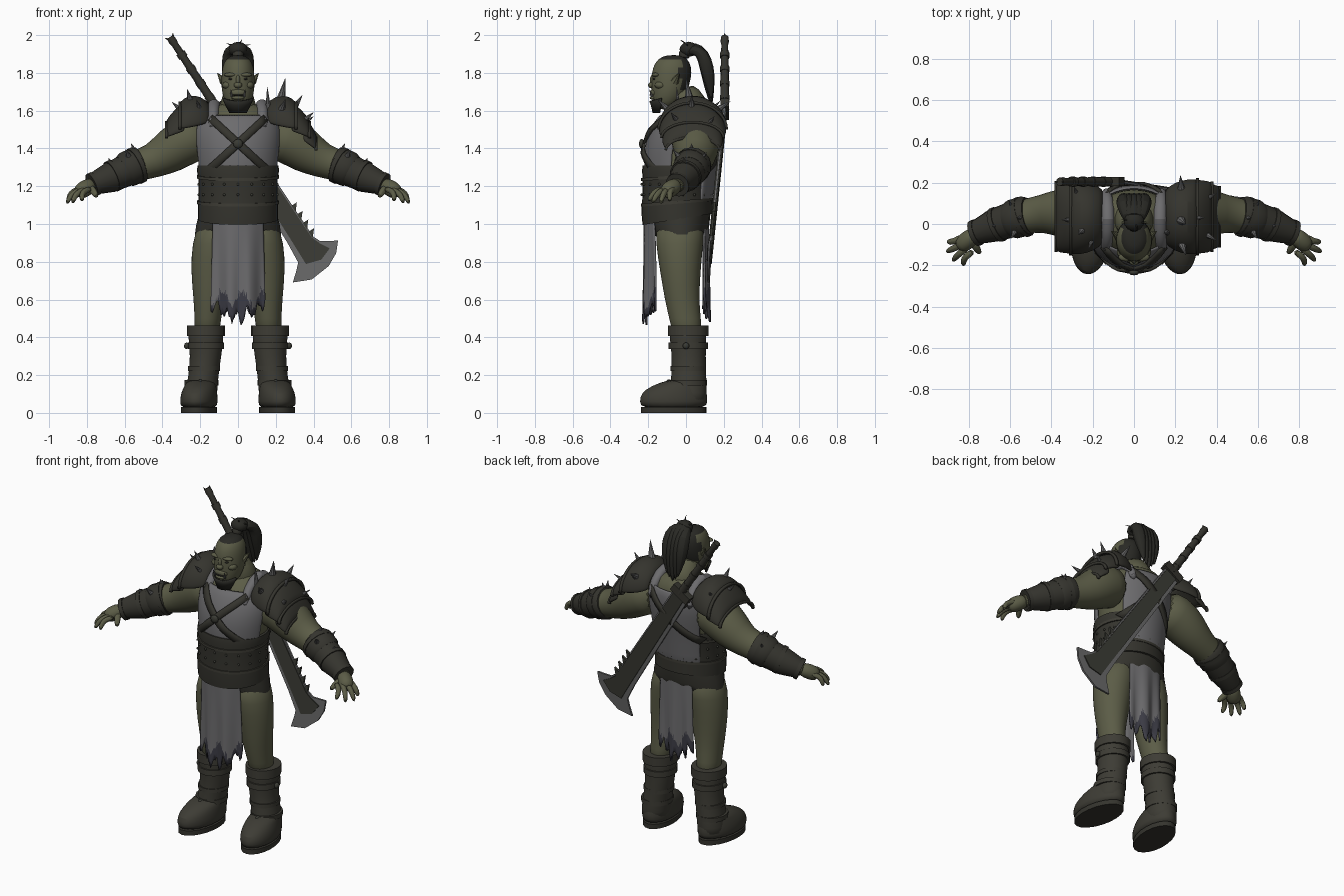
import bpy, bmesh, math, random
from mathutils import Vector, Matrix

random.seed(4)
if "Cube" in bpy.data.objects:
    bpy.data.objects.remove(bpy.data.objects["Cube"])


def material(name, *rgb):
    m = bpy.data.materials.new(name)
    m.use_nodes = True
    m.diffuse_color = (*rgb, 1)
    bsdf = next(n for n in m.node_tree.nodes if n.type == 'BSDF_PRINCIPLED')
    bsdf.inputs["Base Color"].default_value = (*rgb, 1)
    return m


SKIN = material("olive skin", .105, .107, .062)
LEATHER = material("dark leather", .035, .034, .027)
BOOT = material("boot leather", .047, .045, .035)
CLOTH = material("grey cloth", .15, .148, .154)
TORN = material("dirty cloth edge", .045, .045, .06)
STEEL = material("worn steel", .135, .135, .135)
IRON = material("dark iron", .042, .043, .034)
HAIR = material("dark hair", .022, .022, .018)


def build(name, bm, mats, sub=0, thick=0, rule=None, angle=40):
    """Turn a bmesh into a shaded object with its modifiers."""
    bmesh.ops.recalc_face_normals(bm, faces=bm.faces)
    if rule:
        for f in bm.faces:
            f.material_index = rule(f.calc_center_median())
    me = bpy.data.meshes.new(name)
    bm.to_mesh(me)
    bm.free()
    for m in mats if isinstance(mats, list) else [mats]:
        me.materials.append(m)
    me.shade_smooth()
    me.set_sharp_from_angle(angle=math.radians(angle))
    ob = bpy.data.objects.new(name, me)
    bpy.context.scene.collection.objects.link(ob)
    if thick:
        mod = ob.modifiers.new("thickness", 'SOLIDIFY')
        mod.thickness, mod.offset = thick, 0
    if sub:
        mod = ob.modifiers.new("smooth", 'SUBSURF')
        mod.levels = mod.render_levels = sub


def skin_rows(bm, rows, wrap):
    for a, b in zip(rows, rows[1:]):
        for j in range(len(a) if wrap else len(a) - 1):
            k = (j + 1) % len(a)
            bm.faces.new((a[j], a[k], b[k], b[j]))


def loft(name, rings, mats, a0=0, a1=360, n=20, sub=0, thick=0, rule=None):
    """Join elliptical rings (centre, u, v); a partial angle gives an open shell."""
    bm, full = bmesh.new(), a1 - a0 == 360
    angles = [math.radians(a0 + (a1 - a0) * j / n) for j in range(n if full else n + 1)]
    rows = [[bm.verts.new(c + u * math.cos(a) + v * math.sin(a)) for a in angles] for c, u, v in rings]
    skin_rows(bm, rows, full)
    if full:
        bm.faces.new(rows[0])
        bm.faces.new(rows[-1])
    build(name, bm, mats, sub, thick, rule)


def level(z, cx, cy, rx, ry, tilt=0, turn=0, s=1):
    """Horizontal ring, optionally dipping to the front or turned outward."""
    c, n = math.cos(turn), math.sin(turn)
    return (Vector((cx * s, cy, z)), Vector((rx * c * s, rx * n, 0)), Vector((-ry * n * s, ry * c, tilt)))


def tube(name, path, mats, s=1, up=(0, 0, 1), n=12, sub=1):
    """Sweep circles along (x, y, z, radius) points."""
    pts = [Vector((p[0] * s, p[1], p[2])) for p in path]
    rings = []
    for i, p in enumerate(pts):
        t = pts[min(i + 1, len(pts) - 1)] - pts[max(i - 1, 0)]
        u = t.cross(Vector(up)).normalized()
        rings.append((p, u * path[i][3], u.cross(t).normalized() * path[i][3]))
    loft(name, rings, mats, n=n, sub=sub)


def blobs(name, items, mats):
    bm = bmesh.new()
    for pos, size in items:
        bmesh.ops.create_icosphere(bm, subdivisions=2, radius=1,
                                   matrix=Matrix.Translation(pos) @ Matrix.Diagonal((*size, 1)))
    build(name, bm, mats, angle=80)


def spikes(name, items, mats):
    bm = bmesh.new()
    for base, tip, r in items:
        a, b = Vector(base), Vector(tip)
        rot = (b - a).to_track_quat('Z', 'Y').to_matrix().to_4x4()
        bmesh.ops.create_cone(bm, cap_ends=True, segments=8, radius1=r, radius2=.001,
                              depth=(b - a).length, matrix=Matrix.Translation((a + b) / 2) @ rot)
    build(name, bm, mats)


# Torso: height, depth centre, half width, half depth
TORSO = [(.93, -.02, .17, .12), (1.1, -.04, .19, .16), (1.25, -.03, .19, .165), (1.38, -.025, .21, .185),
         (1.5, 0, .22, .175), (1.58, .02, .19, .14), (1.65, .03, .1, .1)]
loft("torso", [level(z, 0, cy, rx, ry) for z, cy, rx, ry in TORSO], SKIN, sub=1)


def surface(x, z, side, off):
    """Point on the torso, lifted by off; side is -1 in front, 1 behind."""
    for a, b in zip(TORSO, TORSO[1:]):
        if z <= b[0]:
            break
    t = min(1, (z - a[0]) / (b[0] - a[0]))
    cy, rx, ry = [a[i] + (b[i] - a[i]) * t for i in (1, 2, 3)]
    return Vector((x, cy + side * ((ry * math.sqrt(max(0, 1 - (x / rx) ** 2))) + off), z))


tunic = [level(z, 0, cy, rx + .012, ry + .012) for z, cy, rx, ry in TORSO[1:6]]
loft("tunic_front", tunic, CLOTH, 195, 345, thick=.015, sub=1)
loft("tunic_back", tunic, CLOTH, 40, 140, thick=.015, sub=1)


def strap(name, p, q, side, width=.04):
    bm = bmesh.new()
    p, q = Vector(p), Vector(q)
    across = (q - p).orthogonal().normalized() * width / 2
    rows = []
    for i in range(13):
        c = p.lerp(q, i / 12)
        rows.append([bm.verts.new(surface(*(c + across * k), side, .026)) for k in (-1, 0, 1)])
    skin_rows(bm, rows, False)
    build(name, bm, LEATHER, thick=.014)


for side, label in ((-1, "front"), (1, "back")):
    for s in (-1, 1):
        strap(f"{label}_cross_strap_{s}", (s * .145, 1.56), (s * -.17, 1.27), side)
blobs("strap_buckle", [((0, -.235, 1.425), (.026, .014, .026))], IRON)

# Belt, studs and hip leather
loft("belt_upper", [level(1.31, 0, -.045, .214, .184), level(1.28, 0, -.045, .218, .188),
                    level(1.25, 0, -.048, .21, .182), level(1.1, 0, -.048, .209, .184)], LEATHER, n=32)
loft("belt_lower", [level(1.12, 0, -.048, .212, .188, .015), level(1.08, 0, -.048, .213, .188, .02),
                    level(1.025, 0, -.045, .213, .185, .03)], LEATHER, n=32)
for z in (1.25, 1.115):
    loft("belt_band", [level(z + d, 0, -.047, .217, .19, .015) for d in (-.008, .008)], BOOT, n=32)
blobs("belt_studs", [((.212 * math.cos(a), -.048 + .186 * math.sin(a), z), (.007,) * 3)
                     for z in (1.155, 1.21) for a in [math.radians(20 * i + 10) for i in range(18)]], IRON)
loft("hip_leather", [level(1.06, 0, -.035, .205, .165), level(.99, 0, -.032, .222, .155),
                     level(.945, 0, -.03, .228, .14), level(.91, 0, -.03, .13, .1)], LEATHER, n=24)


def torn_cloth(name, half, top, bottom, y, bow):
    """Hanging cloth with folds and a ragged, dirty hem."""
    bm, rows, cols, steps = bmesh.new(), [], 36, 14
    hems = [bottom + .6 * abs(half * (2 * i / cols - 1)) + (.0, .015, .05, .075, .03)[i * 3 // 4 % 5]
            + random.uniform(-.012, .012) for i in range(cols + 1)]
    for j in range(steps + 1):
        t, row = j / steps, []
        for i in range(cols + 1):
            x = half * (2 * i / cols - 1) * (.93 + .1 * t)
            row.append(bm.verts.new((x, y + bow * x * x + .012 * t * math.sin(x * 60 + 1),
                                     top + (hems[i] - top) * t)))
        rows.append(row)
    skin_rows(bm, rows, False)
    build(name, bm, [CLOTH, TORN], thick=.01,
          rule=lambda c: int(c.z < bottom + .15 + .04 * math.sin(c.x * 60)))


torn_cloth("front_loincloth", .14, 1.05, .46, -.22, 3)
torn_cloth("back_loincloth", .115, 1.06, .48, .115, -2)

# Neck and head
tube("neck", [(0, .04, 1.55, .12), (0, .015, 1.64, .095), (0, -.03, 1.72, .08)], SKIN, up=(1, 0, 0))
HEAD = [(1.605, -.12, .042, .045), (1.65, -.1, .074, .08), (1.71, -.087, .089, .097), (1.77, -.078, .089, .107),
        (1.83, -.073, .085, .105), (1.875, -.07, .065, .08), (1.895, -.065, .03, .04)]
loft("head", [level(z, 0, cy, rx, ry) for z, cy, rx, ry in HEAD], [SKIN, HAIR], sub=1,
     rule=lambda c: int(c.z > 1.86 or (c.z > 1.74 and c.y > -.03)))
loft("beard", [level(z, 0, cy, rx + .004, ry + .006, tilt) for z, cy, rx, ry, tilt in
               ((1.59, -.12, .04, .045, 0), (1.63, -.107, .062, .067, 0), (1.672, -.098, .078, .085, .02))], HAIR,
     200, 340, thick=.012)
blobs("face_features", [((0, -.182, 1.735), (.023, .02, .017)), ((0, -.178, 1.76), (.012, .014, .03)),
                        ((0, -.17, 1.695), (.045, .02, .022)), ((0, -.173, 1.668), (.036, .02, .01))]
      + [((s * .038, -.16, 1.79), (.038, .022, .012)) for s in (-1, 1)]
      + [((s * .054, -.135, 1.735), (.03, .032, .022)) for s in (-1, 1)], SKIN)
blobs("mouth", [((0, -.182, 1.683), (.036, .012, .004))], HAIR)
blobs("eyes", [((s * .037, -.168, 1.768), (.014, .008, .006)) for s in (-1, 1)], HAIR)
spikes("tusks", [((s * .034, -.18, 1.675), (s * .038, -.194, 1.712), .007) for s in (-1, 1)], STEEL)
spikes("ears", [((s * .075, -.06, 1.755), (s * .11, -.035, 1.8), .024) for s in (-1, 1)], SKIN)

# Topknot and ponytail
tube("topknot_band", [(0, -.015, 1.87, .036), (0, 0, 1.93, .032)], LEATHER, up=(1, 0, 0))
blobs("topknot", [((0, .015, 1.925), (.052, .05, .04))], HAIR)
for i in range(-2, 3):
    w = i * .018
    tube("ponytail_lock", [(w * .4, 0, 1.91, .02), (w, .045, 1.945 - abs(w) / 2, .032), (w * 1.3, .09, 1.9, .04),
                           (w * 1.4, .113, 1.82, .042), (w * 1.3, .125, 1.72 + abs(w), .03),
                           (w, .135, 1.62 + abs(w), .004)], HAIR, up=(1, 0, 0), n=8)
spikes("loose_hair", [((0, .02, 1.94), (x, y, z), .008) for x, y, z in
                      ((-.06, .02, 1.955), (.065, .0, 1.95), (.02, -.03, 1.975))], HAIR)

ARM = [(.16, .04, 1.46, .12), (.26, .05, 1.455, .132), (.36, .055, 1.385, .122), (.45, .05, 1.33, .09),
       (.54, .035, 1.31, .085), (.62, .015, 1.27, .075), (.74, -.03, 1.22, .052), (.79, -.055, 1.2, .042)]
FINGERS = [(.9, -.085, 1.118), (.908, -.135, 1.105), (.878, -.18, 1.108), (.825, -.2, 1.12)]
LEG = [(1.02, .1, -.03, .11, .13), (.9, .126, -.035, .119, .128), (.75, .142, -.03, .109, .108),
       (.6, .153, -.022, .083, .092), (.5, .16, -.005, .07, .084), (.4, .165, .01, .068, .08)]
SHAFT = [(.465, .17, .01, .098, .103), (.4, .17, .01, .094, .098), (.3, .17, .015, .083, .09),
         (.2, .183, .015, .08, .093), (.1, .195, .012, .085, .1), (.04, .198, .01, .085, .1)]
FOOT = [(.02, .207, -.065, .096, .178), (.06, .207, -.066, .1, .184), (.105, .206, -.063, .096, .178),
        (.14, .2, -.045, .085, .148), (.18, .195, 0, .072, .09)]
# Shoulder plates: x, base height, half depth, rise; the third is on the left only
PLATES = [[(.15, 1.54, .12, .085), (.2, 1.52, .16, .15), (.26, 1.51, .175, .165), (.31, 1.5, .175, .135)],
          [(.28, 1.49, .173, .15), (.335, 1.475, .17, .12), (.38, 1.455, .16, .08)],
          [(.345, 1.44, .158, .125), (.385, 1.415, .15, .1), (.415, 1.39, .138, .065)]]

for s, tag in ((1, "left"), (-1, "right")):
    # Arm, hand and bracer
    tube(tag + "_arm", ARM, SKIN, s, n=16)
    tube(tag + "_palm", [(.765, -.045, 1.21, .036), (.795, -.067, 1.197, .046), (.83, -.098, 1.175, .046),
                         (.85, -.113, 1.165, .03)], SKIN, s)
    for i, (x, y, z) in enumerate(FINGERS):
        bx, by = .855 - .018 * i, -.073 - .024 * i
        tube(f"{tag}_finger_{i}", [(bx - .025, by + .015, 1.187, .016), (bx + .015, by - .012, 1.175, .018),
                                   ((bx + x) / 2 + .015, (by + y) / 2 - .008, 1.152, .017),
                                   (x, y, z, .011)], SKIN, s, n=8)
    tube(tag + "_thumb", [(.785, -.075, 1.195, .022), (.765, -.115, 1.175, .021), (.745, -.145, 1.14, .013)],
         SKIN, s, n=8)
    tube(tag + "_bracer_cuff", [(.51, .043, 1.322, .088), (.525, .04, 1.316, .097), (.59, .022, 1.288, .095),
                                (.605, .018, 1.28, .085)], LEATHER, s, n=16, sub=0)
    tube(tag + "_bracer", [(.59, .022, 1.285, .086), (.68, -.008, 1.245, .08), (.775, -.045, 1.208, .056)],
         LEATHER, s, n=16, sub=0)
    for x, y, z, r in ((.53, .038, 1.313, .1), (.65, .002, 1.26, .086), (.755, -.038, 1.215, .065)):
        tube(tag + "_bracer_band", [(x, y, z, r), (x + .02, y - .008, z - .009, r)], LEATHER, s, n=16, sub=0)
    spikes(tag + "_bracer_spikes", [((s * x, y, z), (s * (x + .015), y + d, z + .035), .014) for x, y, z, d in
                                    ((.55, .03, 1.39, 0), (.58, -.04, 1.36, -.03), (.67, -.01, 1.315, 0),
                                     (.59, .08, 1.345, .03))], STEEL)
    # Leg and boot
    loft(tag + "_leg", [level(*r, s=s) for r in LEG], SKIN, sub=1)
    loft(tag + "_boot_shaft", [level(*r, s=s) for r in SHAFT], BOOT, sub=1)
    loft(tag + "_boot_foot", [level(*r, turn=.13, s=s) for r in FOOT], BOOT, sub=1)
    loft(tag + "_boot_sole", [level(z, .207, -.065, .093, .174, turn=.13, s=s) for z in (0, .03)], LEATHER)
    for z, x, r, h in ((.435, .17, .1, .028), (.355, .17, .096, .018), (.235, .18, .086, .012), (.16, .192, .09, .014)):
        loft(tag + "_boot_band", [level(z + d, x, .012, r, r + .008, s=s) for d in (-h, h)], BOOT)
    blobs(tag + "_boot_buckles", [((s * x, y, z), (.014, .018, .018)) for x, y, z in
                                  ((.272, 0, .355), (.2, -.09, .16))], IRON)
    # Shoulder armour
    for i, plate in enumerate(PLATES if s > 0 else PLATES[:2]):
        rings = [(Vector((s * x, .035, z)), Vector((0, ry, 0)), Vector((0, 0, rz))) for x, z, ry, rz in plate]
        loft(f"{tag}_shoulder_plate_{i}", rings, LEATHER, 0, 180, thick=.018, sub=1)
        rim = [(c + Vector((s * d, 0, 0)), u * 1.03, v * 1.05) for c, u, v in rings[-1:] for d in (-.01, .006)]
        loft(f"{tag}_shoulder_rim_{i}", rim, LEATHER, 0, 180, thick=.014)
    tube(tag + "_tunic_strap", [(.135, -.14, 1.49, .024), (.13, -.085, 1.59, .03), (.125, .03, 1.65, .034),
                                (.13, .12, 1.6, .03), (.135, .165, 1.49, .024)], CLOTH, s, up=(1, 0, 0))

spikes("left_shoulder_spikes", [((.225, .02, 1.65), (.25, 0, 1.77), .026), ((.16, -.04, 1.61), (.155, -.05, 1.725), .016),
                                ((.23, -.09, 1.6), (.25, -.15, 1.66), .022), ((.23, .16, 1.6), (.225, .235, 1.65), .022),
                                ((.3, .03, 1.62), (.34, .03, 1.68), .018), ((.35, -.05, 1.55), (.4, -.08, 1.59), .016),
                                ((.35, .12, 1.53), (.4, .15, 1.57), .016)], STEEL)
spikes("right_shoulder_spikes", [((-.25, -.03, 1.65), (-.27, -.05, 1.715), .018), ((-.2, -.07, 1.6), (-.22, -.12, 1.66), .016),
                                 ((-.27, .13, 1.6), (-.29, .18, 1.65), .016), ((-.31, .02, 1.61), (-.35, .02, 1.645), .014)], STEEL)

# Great blade slung across the back


def on_blade(l, p, h=0):
    y = .205 - .09 * max(0, l - .5)
    return Vector((-.36 + .55 * l + .835 * p, y + h, 1.99 - .835 * l + .55 * p))


def slab(name, outline, half, m):
    bm = bmesh.new()
    rows = [[bm.verts.new(on_blade(l, p, h)) for l, p in outline] for h in (-half, half)]
    skin_rows(bm, rows, True)
    for r in rows:
        bm.faces.new(r)
    build(name, bm, m, angle=25)


slab("blade_edge", [(.46, .045), (1.3, .052), (1.34, .07), (1.39, .15), (1.44, .105), (1.475, .035), (1.485, -.08),
                    (1.443, -.172), (1.4, -.12), (1.37, -.09), (1.25, -.08), (.46, -.062)], .006, STEEL)
slab("blade_core", [(.46, .036), (1.3, .043), (1.35, .062), (1.4, .09), (1.425, .02), (1.4, -.06),
                    (1.25, -.056), (.48, -.042)], .012, IRON)
for i in range(4):
    l = 1.1 + .055 * i
    slab("blade_tooth", [(l, .045), (l + .04, .045), (l, .08)], .007, IRON)
slab("blade_guard", [(.43, .06), (.48, .06), (.48, -.07), (.43, -.07)], .022, LEATHER)
tube("sword_grip", [(*on_blade(l, 0), r) for l, r in ((0, .02), (.03, .022), (.05, .018), (.2, .021), (.46, .024))],
     LEATHER, up=(0, 1, 0), sub=0)
for l in (.1, .19, .28, .37):
    tube("grip_wrap", [(*on_blade(l + d, 0), .025) for d in (0, .03)], LEATHER, up=(0, 1, 0), sub=0)
spikes("pommel_points", [(on_blade(.03, 0), on_blade(-.01, p), .014) for p in (-.025, .025)], IRON)
